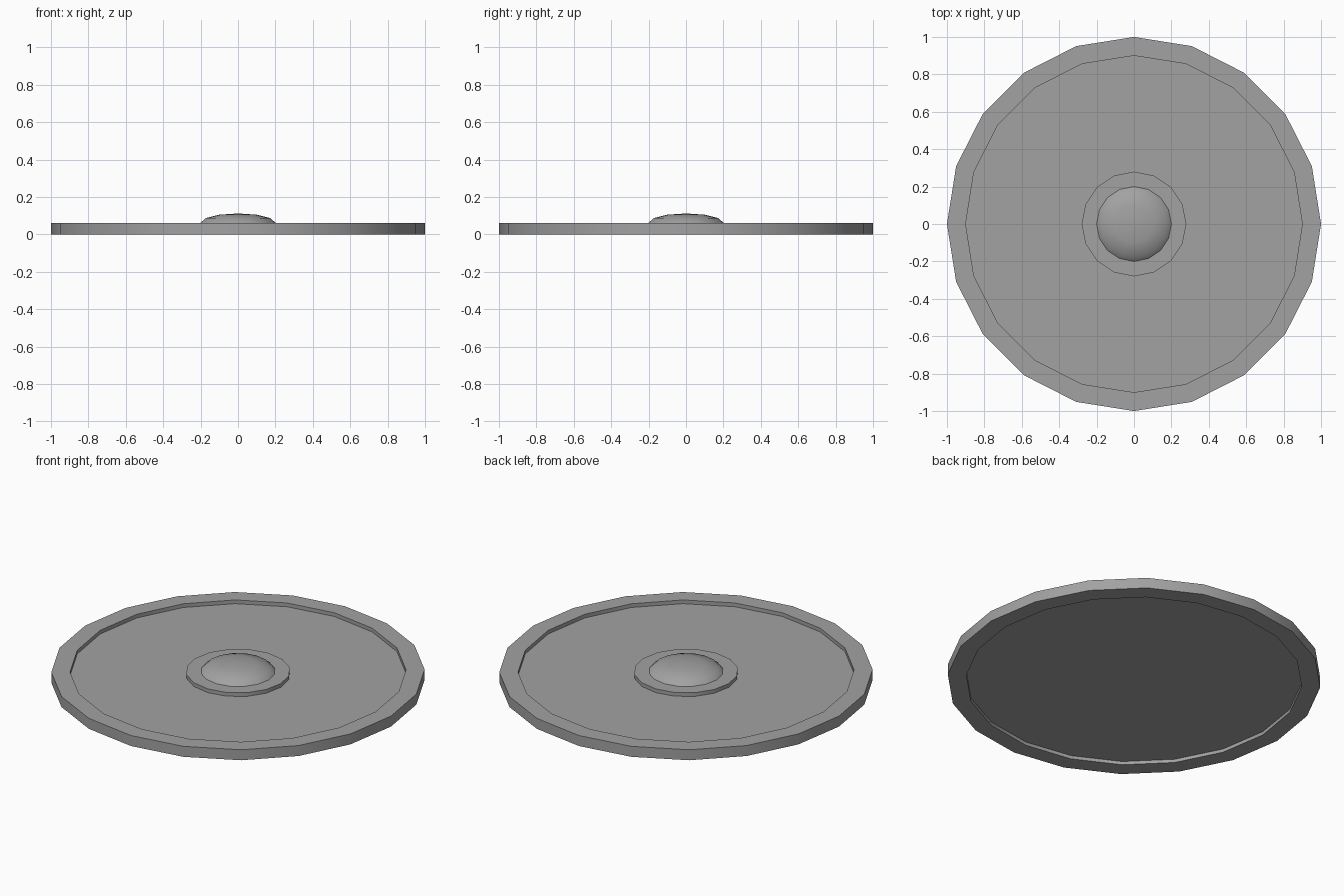
import bpy
import bmesh
from math import cos, sin, pi, radians

cube = bpy.data.objects.get("Cube")
if cube:
    bpy.data.objects.remove(cube, do_unlink=True)

# Single grey finish
GREY = (0.36, 0.36, 0.36, 1.0)
grey = bpy.data.materials.new("plain grey")
grey.use_nodes = True
grey.diffuse_color = GREY
grey.node_tree.nodes["Principled BSDF"].inputs["Base Color"].default_value = GREY


def lathe(name, profile, sides, closed=False):
    """Turn (radius, height) points around z; radius 0 makes a pole."""
    bm = bmesh.new()
    rings = []
    for r, z in profile:
        count = sides if r > 0 else 1
        rings.append([bm.verts.new((r * sin(2 * pi * i / sides),
                                    r * cos(2 * pi * i / sides), z))
                      for i in range(count)])
    pairs = list(zip(rings, rings[1:]))
    if closed:
        pairs.append((rings[-1], rings[0]))
    for a, b in pairs:
        for i in range(sides):
            j = (i + 1) % sides
            quad = [a[i % len(a)], a[j % len(a)], b[j % len(b)], b[i % len(b)]]
            bm.faces.new(list(dict.fromkeys(quad)))
    bmesh.ops.recalc_face_normals(bm, faces=bm.faces)
    mesh = bpy.data.meshes.new(name)
    bm.to_mesh(mesh)
    bm.free()
    mesh.materials.append(grey)
    obj = bpy.data.objects.new(name, mesh)
    bpy.context.collection.objects.link(obj)
    bpy.ops.object.select_all(action='DESELECT')
    obj.select_set(True)
    bpy.context.view_layer.objects.active = obj
    bpy.ops.object.shade_smooth_by_angle(angle=radians(35))
    return obj


TOP, PLATE_TOP, PLATE_BOTTOM = 0.062, 0.04, 0.02

# Raised outer rim
lathe("outer_rim", [(1, 0), (1, TOP), (0.9, TOP), (0.9, 0)], 20, closed=True)

# Recessed disc inside the rim
lathe("disc_plate", [(0, PLATE_BOTTOM), (0.9, PLATE_BOTTOM),
                     (0.9, PLATE_TOP), (0, PLATE_TOP)], 20)

# Flat collar in the middle
lathe("centre_collar", [(0, PLATE_TOP), (0.28, PLATE_TOP), (0.28, TOP), (0, TOP)], 16)

# Shallow dome on the collar
dome = [(0.2 * cos(a), TOP + 0.05 * sin(a)) for a in (0, pi / 6, pi / 3)]
lathe("centre_dome", [(0, TOP)] + dome + [(0, TOP + 0.05)], 16)
